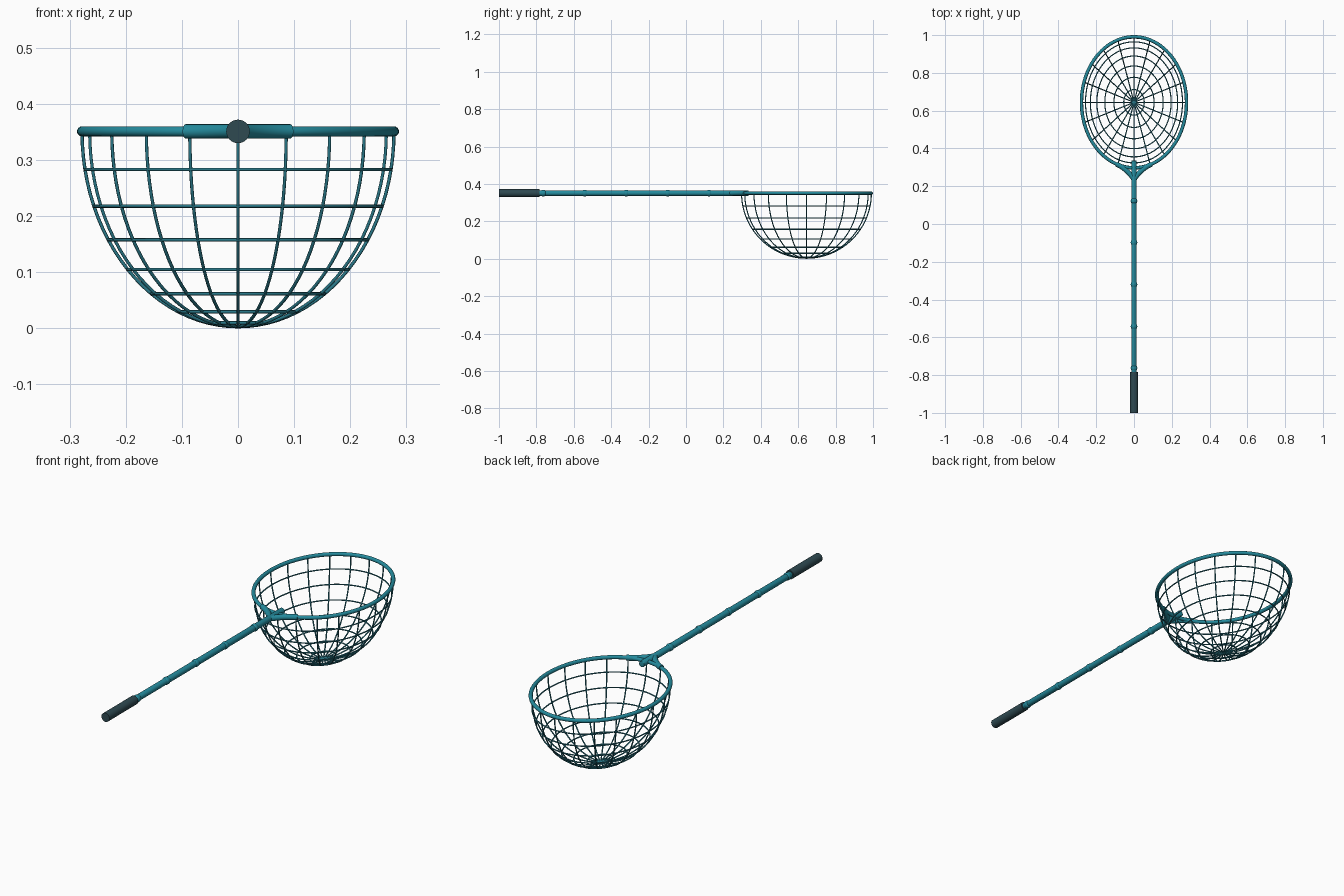
import bpy
from math import sin, cos, pi, radians

if "Cube" in bpy.data.objects:
    bpy.data.objects.remove(bpy.data.objects["Cube"])

CY, ZR = 0.644, 0.351            # hoop centre and height
RX, RY, DEPTH = 0.278, 0.347, 0.348


def material(name, rgb):
    m = bpy.data.materials.new(name)
    m.diffuse_color = (*rgb, 1)
    m.use_nodes = True
    m.node_tree.nodes["Principled BSDF"].inputs["Base Color"].default_value = m.diffuse_color
    return m


TEAL = material("teal", (0.018, 0.26, 0.34))
NET = material("net_teal", (0.022, 0.19, 0.25))
GRIP = material("grip_grey", (0.028, 0.068, 0.083))


def finish(ob, name, mat):
    ob.name = name
    ob.data.materials.clear()
    ob.data.materials.append(mat)
    bpy.ops.object.select_all(action='DESELECT')
    ob.select_set(True)
    bpy.context.view_layer.objects.active = ob
    if ob.type == 'CURVE':
        bpy.ops.object.convert(target='MESH')
        ob = bpy.context.object
    bpy.ops.object.shade_smooth_by_angle(angle=radians(50))
    return ob


def tubes(name, paths, radius, mat, cyclic=False, res=2):
    """Round tubes swept along one or more point paths."""
    cu = bpy.data.curves.new(name, 'CURVE')
    cu.dimensions = '3D'
    cu.bevel_depth, cu.bevel_resolution, cu.use_fill_caps = radius, res, True
    for path in paths:
        s = cu.splines.new('POLY')
        s.points.add(len(path) - 1)
        for p, co in zip(s.points, path):
            p.co = (*co, 1)
        s.use_cyclic_u = cyclic
    ob = bpy.data.objects.new(name, cu)
    bpy.context.collection.objects.link(ob)
    return finish(ob, name, mat)


def rod(name, y0, y1, radius, mat, bevel=0.0):
    """Cylinder along y at hoop height."""
    bpy.ops.mesh.primitive_cylinder_add(vertices=32, radius=radius, depth=y1 - y0,
                                        location=(0, (y0 + y1) / 2, ZR),
                                        rotation=(pi / 2, 0, 0))
    ob = bpy.context.object
    if bevel:
        b = ob.modifiers.new("bevel", 'BEVEL')
        b.width, b.segments = bevel, 3
        bpy.ops.object.modifier_apply(modifier=b.name)
    return finish(ob, name, mat)


def ellipse(scale, z, n=80):
    return [(RX * scale * cos(2 * pi * i / n), CY + RY * scale * sin(2 * pi * i / n), z)
            for i in range(n)]


# Hoop
tubes("hoop", [ellipse(1, ZR, 96)], 0.009, TEAL, cyclic=True, res=6)

# Net: horizontal rings
rings = [ellipse(cos(k * pi / 16), ZR - DEPTH * sin(k * pi / 16)) for k in range(1, 8)]
tubes("net_rings", rings, 0.003, NET, cyclic=True)

# Net: ribs running from rim to rim through the bottom
ribs = []
for k in range(10):
    a = k * pi / 10 + pi / 2
    ribs.append([(RX * cos(t) * cos(a), CY + RY * cos(t) * sin(a), ZR - DEPTH * sin(t))
                 for t in (pi * i / 48 for i in range(49))])
tubes("net_ribs", ribs, 0.003, NET)

# Shaft and grip
rod("shaft", -0.80, 0.335, 0.0145, TEAL, 0.003)
rod("grip", -1.0, -0.783, 0.021, GRIP)

# Rounded knuckles along the shaft
for i in range(5):
    bpy.ops.mesh.primitive_torus_add(major_segments=32, minor_segments=12,
                                     major_radius=0.0125, minor_radius=0.005,
                                     location=(0, -0.763 + i * 0.2215, ZR),
                                     rotation=(pi / 2, 0, 0))
    knuckle = bpy.context.object
    knuckle.scale.z = 2.4
    finish(knuckle, f"knuckle_{i + 1}", TEAL)

# Forked arms joining shaft to hoop
arms = []
for s in (-1, 1):
    arms.append([(s * (2 * t * (1 - t) * 0.035 + t * t * 0.093),
                  (1 - t) ** 2 * 0.235 + 2 * t * (1 - t) * 0.29 + t * t * 0.317, ZR)
                 for t in (i / 12 for i in range(13))])
tubes("fork_arms", arms, 0.013, TEAL, res=6)
